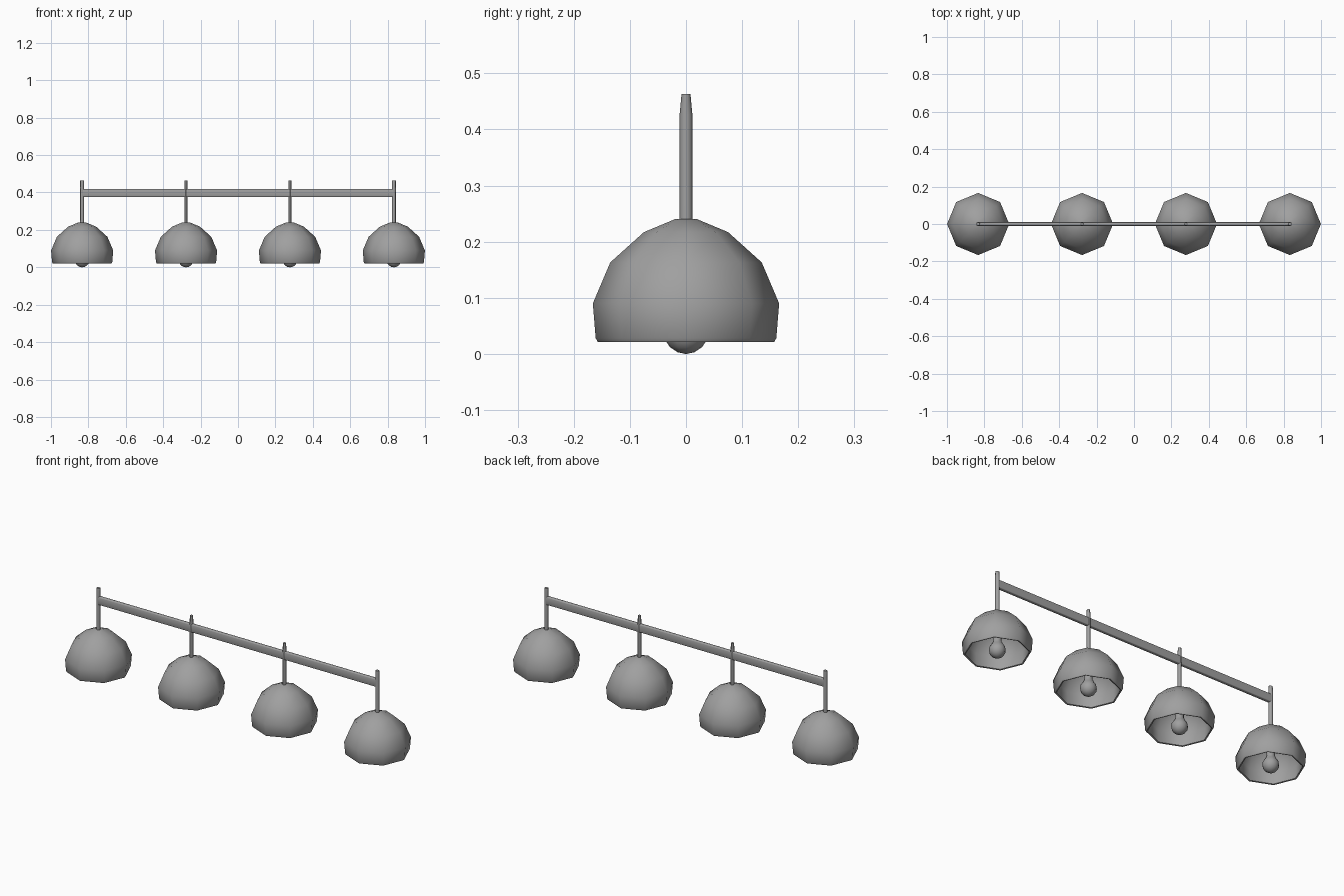
import bpy, bmesh, math

cube = bpy.data.objects.get("Cube")
if cube:
    bpy.data.objects.remove(cube, do_unlink=True)

grey = bpy.data.materials.new("mid grey")
grey.use_nodes = True
grey.diffuse_color = (0.35, 0.35, 0.35, 1)
grey.node_tree.nodes["Principled BSDF"].inputs["Base Color"].default_value = grey.diffuse_color


def finish(name, bm, angle):
    bmesh.ops.recalc_face_normals(bm, faces=bm.faces)
    mesh = bpy.data.meshes.new(name)
    bm.to_mesh(mesh)
    bm.free()
    mesh.materials.append(grey)
    ob = bpy.data.objects.new(name, mesh)
    bpy.context.collection.objects.link(ob)
    bpy.ops.object.select_all(action='DESELECT')
    ob.select_set(True)
    bpy.context.view_layer.objects.active = ob
    bpy.ops.object.shade_smooth_by_angle(angle=math.radians(angle))
    return ob


def loft(name, rings, sides, x, angle=50):
    """Stack elliptical rings (x radius, y radius, z), with closed ends."""
    bm = bmesh.new()
    loops = []
    for rx, ry, z in rings:
        turns = [2 * math.pi * i / sides for i in range(sides)]
        loops.append([bm.verts.new((x + rx * math.cos(a), ry * math.sin(a), z)) for a in turns])
    for low, high in zip(loops, loops[1:]):
        for i in range(sides):
            j = (i + 1) % sides
            bm.faces.new((low[i], low[j], high[j], high[i]))
    bm.faces.new(loops[0])
    bm.faces.new(loops[-1])
    return finish(name, bm, angle)


# Shade wall: inner apex, down to the rim, up the outside
shade_profile = [(0.018, 0.228), (0.07, 0.206), (0.126, 0.157), (0.154, 0.088),
                 (0.15, 0.023), (0.157, 0.021), (0.161, 0.028), (0.166, 0.09),
                 (0.135, 0.163), (0.075, 0.217), (0.02, 0.24)]

# Bulb: round globe with a neck rising to the top of the shade
bulb_r = 0.04
bulb_profile = [(max(bulb_r * math.sin(t), 0.001), bulb_r * (1 - math.cos(t)))
                for t in (math.pi * i / 8 for i in range(7))]
bulb_profile += [(0.02, 0.085), (0.02, 0.23)]

for n in range(4):
    x = (n - 1.5) * 0.5555
    label = str(n + 1)
    rod_x = 0.0105 if n in (0, 3) else 0.008
    loft("lamp_shade_" + label, [(r, r, z) for r, z in shade_profile], 8, x, 60)
    loft("bulb_" + label, [(r, r, z) for r, z in bulb_profile], 12, x)
    loft("rod_" + label, [(rod_x, 0.0115, 0.23), (rod_x, 0.0115, 0.425),
                          (rod_x, 0.008, 0.463)], 8, x)

# Long flat bar with softened edges
bm = bmesh.new()
bmesh.ops.create_cube(bm, size=1)
for v in bm.verts:
    v.co = (v.co.x * 1.667, v.co.y * 0.019, v.co.z * 0.043 + 0.397)
long_edges = [e for e in bm.edges if abs(e.verts[0].co.x - e.verts[1].co.x) > 1]
bmesh.ops.bevel(bm, geom=long_edges, offset=0.004, segments=2, affect='EDGES', profile=0.5)
finish("cross_bar", bm, 50)
